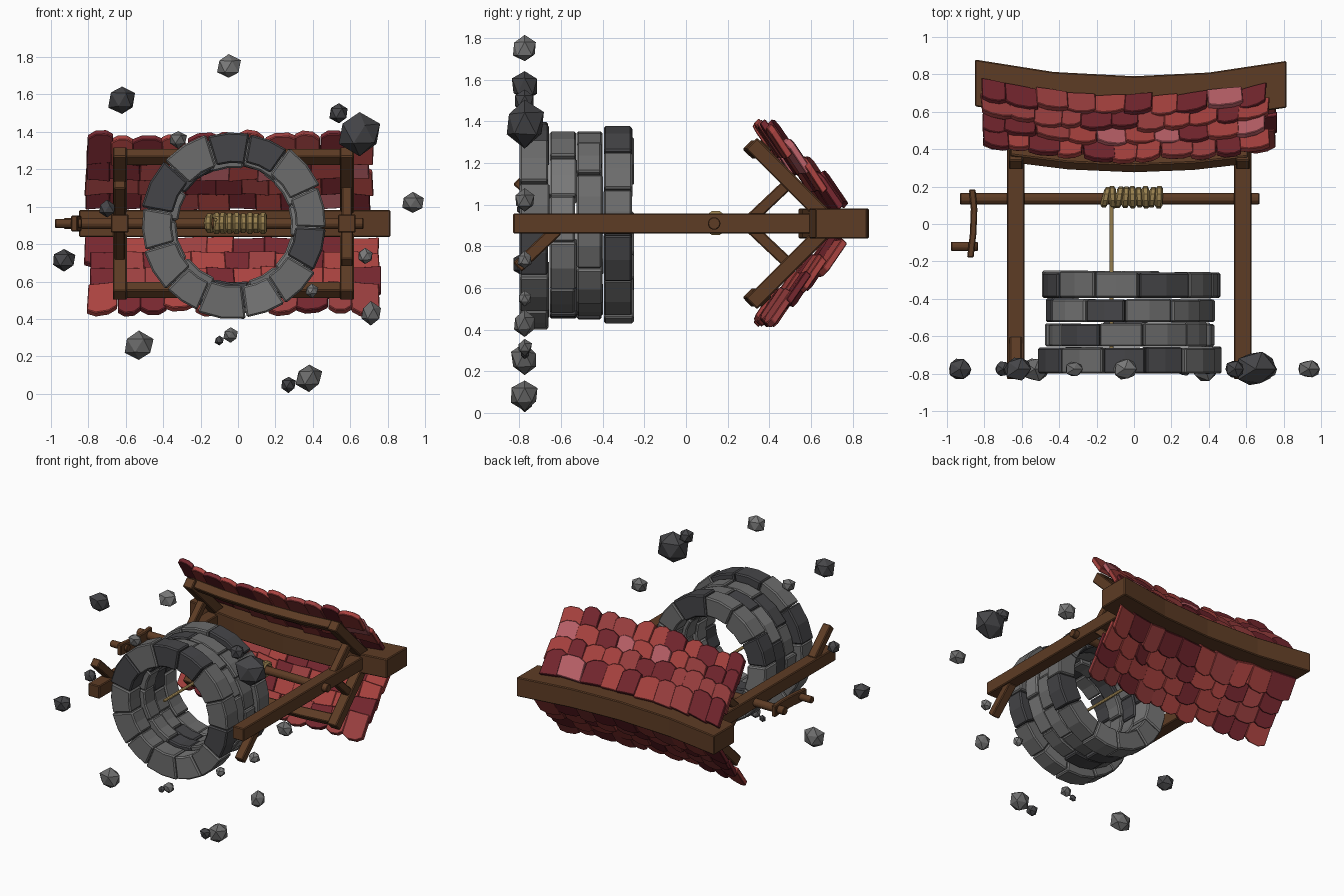
import bpy, bmesh, math, random
from mathutils import Vector as V

if "Cube" in bpy.data.objects:
    bpy.data.objects.remove(bpy.data.objects["Cube"])

random.seed(4)
R = random.uniform
CZ = 0.905                      # height of the well axis (axis runs along y)
X, Y, Z = V((1, 0, 0)), V((0, 1, 0)), V((0, 0, 1))


def mat(name, c):
    m = bpy.data.materials.new(name)
    m.diffuse_color = (*c, 1)
    m.use_nodes = True
    m.node_tree.nodes["Principled BSDF"].inputs["Base Color"].default_value = m.diffuse_color
    return m


WOOD = mat("wood", (0.11, 0.045, 0.018))
ROPE = mat("rope", (0.32, 0.22, 0.08))
REDS = [mat("tile_red", (0.40, 0.055, 0.05)), mat("tile_dark", (0.18, 0.02, 0.028)),
        mat("tile_pink", (0.50, 0.12, 0.14)), mat("tile_mid", (0.33, 0.05, 0.05))]
STONES = [mat("stone_mid", (0.15, 0.15, 0.15)), mat("stone_dark", (0.06, 0.06, 0.065)),
          mat("stone_light", (0.19, 0.19, 0.19))]


def loft(bm, rings, mi=0):
    """Skin equal-sized rings of points and cap both ends."""
    vs = [[bm.verts.new(p) for p in r] for r in rings]
    n = len(vs[0])
    fs = [bm.faces.new(vs[0]), bm.faces.new(vs[-1][::-1])]
    for a, b in zip(vs, vs[1:]):
        fs += [bm.faces.new((a[i], b[i], b[(i + 1) % n], a[(i + 1) % n])) for i in range(n)]
    for f in fs:
        f.material_index = mi


def finish(name, bm, mats, bevel=0.0):
    bmesh.ops.recalc_face_normals(bm, faces=bm.faces)
    me = bpy.data.meshes.new(name)
    bm.to_mesh(me)
    bm.free()
    for m in mats:
        me.materials.append(m)
    ob = bpy.data.objects.new(name, me)
    bpy.context.collection.objects.link(ob)
    if bevel:
        b = ob.modifiers.new("bevel", "BEVEL")
        b.width, b.segments, b.limit_method = bevel, 1, "ANGLE"
    return ob


def timber(name, pts, u, v, w, h):
    """Rectangular timber along a path; w along u, h along v."""
    bm = bmesh.new()
    loft(bm, [[V(p) + u * (a * w / 2) + v * (b * h / 2)
               for a, b in ((-1, -1), (1, -1), (1, 1), (-1, 1))] for p in pts])
    return finish(name, bm, [WOOD], 0.006)


def rod(name, a, b, r, m, sides=10):
    a, b = V(a), V(b)
    d = (b - a).normalized()
    u = d.cross(Z).normalized()
    v = d.cross(u)
    bm = bmesh.new()
    loft(bm, [[p + (u * math.cos(t) + v * math.sin(t)) * r
               for t in (2 * math.pi * i / sides for i in range(sides))] for p in (a, b)])
    return finish(name, bm, [m], 0.004)


# Well wall: four courses of wedge stones
courses = [(-0.80, -0.66, 0.335, 0.50, 13), (-0.655, -0.53, 0.31, 0.45, 11),
           (-0.525, -0.40, 0.315, 0.45, 12), (-0.395, -0.255, 0.325, 0.48, 12)]
for k, (y0, y1, ri, ro, n) in enumerate(courses):
    bm = bmesh.new()
    cuts = [2 * math.pi * (i + R(-0.15, 0.15)) / n + k * 0.3 for i in range(n)]
    cuts.append(cuts[0] + 2 * math.pi)
    for a0, a1 in zip(cuts, cuts[1:]):
        o, i0, e = ro + R(-0.012, 0.008), ri + R(-0.01, 0.01), R(-0.006, 0.006)
        rings = []
        for s in (0, 0.5, 1):
            a = a0 + 0.006 + (a1 - a0 - 0.012) * s
            rings.append([V((-0.02 + r * math.cos(a), y, CZ + r * math.sin(a)))
                          for r, y in ((i0, y0), (o, y0), (o, y1 + e), (i0, y1 + e))])
        loft(bm, rings, random.choice((0, 0, 0, 2, 1)))
    finish(f"stone_course_{k + 1}", bm, STONES, 0.009)

# Posts, foot braces, rafters and rafter braces
for side, x, foot in (("left", -0.632, 1), ("right", 0.582, -1)):
    timber(f"{side}_post", [(x, -0.83, 0.91), (x, 0.66, 0.91)], X, Z, 0.094, 0.098)
    timber(f"{side}_foot_brace", [(x, -0.62, 0.91 + foot * 0.03), (x, -0.81, 0.91 + foot * 0.21)],
           X, V((0, 0.69, foot * 0.72)), 0.065, 0.06)
    for s, tag in ((1, "upper"), (-1, "lower")):
        nrm = V((0, 0.7, s * 0.71))
        timber(f"{side}_{tag}_rafter", [(x, 0.67, 0.91 + s * 0.03), (x, 0.315, 0.91 + s * 0.385)],
               X, nrm, 0.075, 0.075)
        timber(f"{side}_{tag}_roof_brace", [(x, 0.31, 0.91 + s * 0.02), (x, 0.49, 0.91 + s * 0.19)],
               X, V((0, -0.7, s * 0.71)), 0.055, 0.055)


def sag(x):
    return 0.085 * (x / 0.83) ** 2


# Ridge beam and eave purlins, sagging in the middle
timber("ridge_beam", [(x, 0.665 + sag(x), 0.91) for x in (-0.85, -0.43, 0, 0.4, 0.815)],
       Y, Z, 0.25, 0.145)
for s, tag in ((1, "upper"), (-1, "lower")):
    timber(f"{tag}_eave_purlin", [(x, 0.32 + sag(x), 0.91 + s * 0.355)
                                  for x in (-0.66, -0.35, 0, 0.32, 0.61)],
           V((0, 0.7, s * 0.71)), V((0, 0.71, -s * 0.7)), 0.065, 0.07)

# Roof tiles: four overlapping rows on each slope
OUT = ((-0.5, 0), (0, 0), (0.5, 0), (0.5, 0.84), (0.22, 0.98), (-0.2, 1.0), (-0.5, 0.88))
for s, tag, xa, xb in ((1, "upper", -0.82, 0.71), (-1, "lower", -0.80, 0.76)):
    bm = bmesh.new()
    for row in range(4):
        n = 11 if row % 2 else 10
        edge = [xa + (xb - xa) * (i + (R(-0.15, 0.15) if 0 < i < n else R(-0.1, 0.1))) / n
                for i in range(n + 1)]
        for x0, x1 in zip(edge, edge[1:]):
            L, lift, skew = 0.175 + R(-0.015, 0.02), R(-0.004, 0.012), R(-0.04, 0.04)
            roll = R(-0.08, 0.08)
            rings = []
            for th in (-0.016, 0.018):
                ring = []
                for a, b in OUT:
                    x = (x0 + x1) / 2 + a * (x1 - x0) * 1.03
                    t = row * 0.114 + b * L + a * skew * 0.5
                    h = th + lift + (b - 0.5) * 0.034 + roll * a * 0.12 + 0.012 * (0.25 - a * a)
                    ring.append(V((x + skew * b * 0.3, 0.69 - 0.7 * t + 0.7 * h + sag(x),
                                   0.91 + s * (0.09 + 0.71 * t + 0.71 * h))))
                rings.append(ring)
            loft(bm, rings, random.choice((0, 0, 3, 3, 1, 1, 2)))
    finish(f"{tag}_roof_tiles", bm, REDS, 0.004)

# Windlass: axle, crank arm, handle
AY = 0.135
rod("axle", (-0.93, AY, 0.91), (0.67, AY, 0.91), 0.031, WOOD)
timber("crank_arm", [(-0.865, 0.185, 0.91), (-0.855, 0.08, 0.91), (-0.86, -0.05, 0.91),
                     (-0.875, -0.18, 0.91)], X, Z, 0.035, 0.085)
rod("crank_handle", (-0.978, -0.12, 0.91), (-0.835, -0.12, 0.91), 0.026, WOOD)

# Rope: wound coil and hanging length
bm = bmesh.new()
for i in range(9):
    cx, tilt, rr = -0.15 + i * 0.0355, R(-0.006, 0.012), 0.041 + R(-0.003, 0.004)
    N, M = 10, 6
    vs = []
    for j in range(N):
        a = 2 * math.pi * j / N
        vs.append([bm.verts.new((cx + 0.02 * math.cos(q) + tilt * math.cos(a),
                                 AY + 0.008 + (rr + 0.018 * math.sin(q)) * math.cos(a),
                                 0.912 + (rr + 0.018 * math.sin(q)) * math.sin(a)))
                   for q in (2 * math.pi * m / M for m in range(M))])
    for j in range(N):
        for m in range(M):
            bm.faces.new((vs[j][m], vs[(j + 1) % N][m],
                          vs[(j + 1) % N][(m + 1) % M], vs[j][(m + 1) % M]))
finish("rope_coil", bm, [ROPE])
rod("hanging_rope", (-0.12, AY, 0.93), (-0.12, -0.72, 0.93), 0.012, ROPE, 7)

# Loose rocks around the base: x, z, radius
rocks = [(-0.05, 1.75, .07), (-0.62, 1.57, .082), (0.54, 1.50, .062), (0.65, 1.39, .112),
         (0.935, 1.02, .06), (-0.93, 0.715, .068), (0.71, 0.43, .062), (-0.53, 0.255, .08),
         (0.38, 0.085, .082), (0.27, 0.05, .048), (-0.04, 0.315, .043), (-0.10, 0.285, .025),
         (-0.32, 1.36, .05), (-0.70, 0.99, .05), (0.395, 0.55, .04), (0.68, 0.735, .042)]
for i, (x, z, r) in enumerate(rocks):
    bm = bmesh.new()
    bmesh.ops.create_icosphere(bm, subdivisions=1, radius=r)
    sx, sz = R(0.92, 1.1), R(0.92, 1.05)
    for v in bm.verts:
        k = R(0.86, 1.08)
        v.co = V((x + v.co.x * k * sx, -0.775 + v.co.y * k * 0.9, z + v.co.z * k * sz))
    for v in bm.verts:
        v.co.z = max(v.co.z, 0)
    finish(f"rock_{i + 1}", bm, [STONES[random.choice((0, 1, 2))]])
